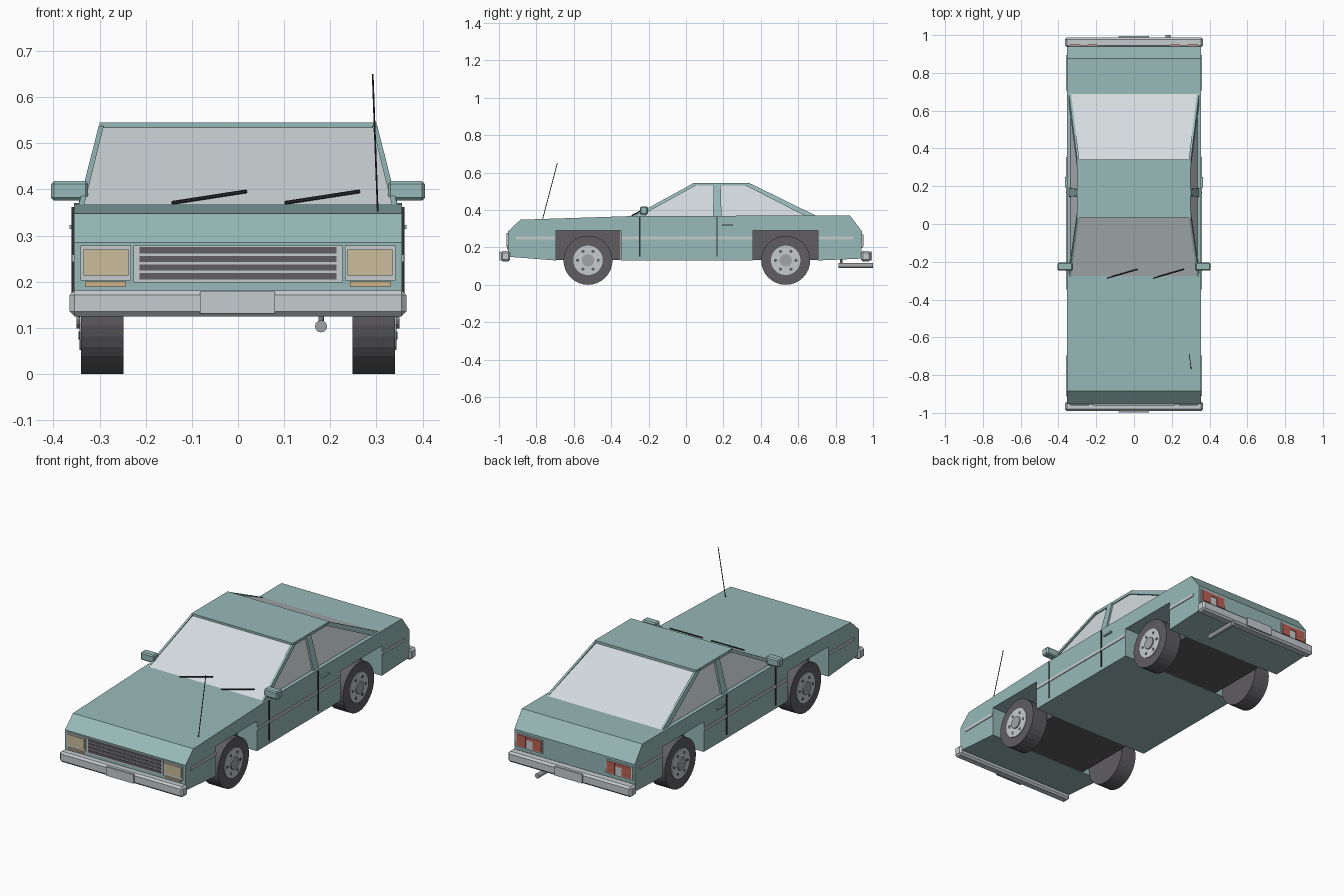
import bpy, bmesh, math
from mathutils import Vector

if "Cube" in bpy.data.objects:
    bpy.data.objects.remove(bpy.data.objects["Cube"])


def mat(name, r, g, b):
    m = bpy.data.materials.new(name)
    m.diffuse_color = (r, g, b, 1)
    m.use_nodes = True
    m.node_tree.nodes["Principled BSDF"].inputs["Base Color"].default_value = m.diffuse_color
    return m


TEAL = mat("teal_paint", .31, .49, .48)
GLASS = mat("pale_glass", .66, .71, .73)
CHROME = mat("light_grey", .56, .60, .62)
DARK = mat("dark_grey", .115, .11, .12)
BLACK = mat("black_trim", .03, .03, .033)
GREY = mat("mid_grey", .36, .37, .38)
TAN = mat("headlight_tan", .60, .51, .34)
AMBER = mat("indicator_amber", .63, .46, .25)
RED = mat("tail_red", .50, .12, .09)


def finish(name, bm, material):
    bmesh.ops.recalc_face_normals(bm, faces=bm.faces)
    me = bpy.data.meshes.new(name)
    bm.to_mesh(me)
    bm.free()
    me.materials.append(material)
    ob = bpy.data.objects.new(name, me)
    bpy.context.collection.objects.link(ob)
    return ob


def loft(name, a, b, material):
    """Solid between two matching point loops."""
    bm = bmesh.new()
    va = [bm.verts.new(p) for p in a]
    vb = [bm.verts.new(p) for p in b]
    bm.faces.new(va)
    bm.faces.new(vb)
    n = len(va)
    for i in range(n):
        bm.faces.new((va[i], va[(i + 1) % n], vb[(i + 1) % n], vb[i]))
    return finish(name, bm, material)


def rect(x0, x1, y0, y1, z):
    return [(x0, y0, z), (x1, y0, z), (x1, y1, z), (x0, y1, z)]


def box(name, x, y, z, material, bevel=0):
    ob = loft(name, rect(*x, *y, z[0]), rect(*x, *y, z[1]), material)
    if bevel:
        mod = ob.modifiers.new("bevel", 'BEVEL')
        mod.width, mod.segments = bevel, 1
    return ob


def rod(name, p, q, r, material, sides=24):
    """Cylinder from p to q."""
    p, q = Vector(p), Vector(q)
    bm = bmesh.new()
    bmesh.ops.create_cone(bm, cap_ends=True, segments=sides, radius1=r, radius2=r,
                          depth=(q - p).length)
    rot = (q - p).to_track_quat('Z', 'Y').to_matrix()
    for v in bm.verts:
        v.co = rot @ v.co + (p + q) / 2
    return finish(name, bm, material)


def sx(s, a, b):
    """Ordered x range mirrored to side s."""
    return tuple(sorted((s * a, s * b)))


# Body: side profile with square wheel arches
profile = [(-.952, .15), (-.952, .285), (-.885, .348), (-.27, .368), (.70, .37), (.877, .37),
           (.941, .285), (.938, .14), (.706, .13), (.706, .29), (.358, .29), (.358, .13),
           (-.348, .13), (-.348, .29), (-.695, .29), (-.695, .13)]
loft("body", [(-.356, y, z) for y, z in profile], [(.356, y, z) for y, z in profile], TEAL)
for n, y0, y1 in (("front", -.694, -.349), ("rear", .359, .705)):
    box(n + "_wheel_well", (-.24, .24), (y0, y1), (.132, .2895), DARK)

# Cabin glass, roof and pillars
loft("cabin_glass", rect(-.336, .336, -.278, .697, .366), rect(-.293, .293, .037, .335, .535), GLASS)
box("roof", (-.30, .30), (.035, .342), (.53, .545), TEAL)
for s in (-1, 1):
    for n, lo, hi in (("front_pillar", (-.287, -.25), (.03, .065)),
                      ("middle_pillar", (.144, .190), (.148, .185)),
                      ("rear_pillar", (.645, .705), (.305, .352))):
        loft(n, rect(*sx(s, .334, .346), *lo, .364), rect(*sx(s, .291, .302), *hi, .538), TEAL)

# Bumpers with plates
box("front_bumper", (-.365, .365), (-.99, -.94), (.125, .181), CHROME, .01)
box("rear_bumper", (-.365, .365), (.935, .988), (.125, .181), CHROME, .01)
box("front_plate", (-.082, .08), (-.998, -.989), (.131, .179), CHROME)
box("rear_plate", (-.082, .08), (.987, .995), (.131, .179), CHROME)

# Grille
box("grille_panel", (-.227, .227), (-.957, -.95), (.198, .278), CHROME)
for i in range(4):
    z = .205 + i * .0187
    box("grille_slat", (-.214, .214), (-.96, -.955), (z, z + .0135), DARK)

for s in (-1, 1):
    # Front lamps
    box("headlight_frame", sx(s, .232, .342), (-.957, -.95), (.202, .278), CHROME)
    box("headlight_lens", sx(s, .237, .335), (-.961, -.955), (.213, .270), TAN)
    box("front_indicator", sx(s, .243, .332), (-.958, -.95), (.190, .200), AMBER)

    # Rear lamps
    box("tail_frame", sx(s, .187, .345), (.938, .945), (.198, .272), CHROME)
    box("tail_red_outer", sx(s, .283, .338), (.943, .949), (.205, .265), RED)
    box("tail_red_inner", sx(s, .194, .243), (.943, .949), (.205, .265), RED)
    box("tail_red_bridge", sx(s, .243, .283), (.943, .948), (.248, .265), RED)

    # Side trim, door seams and handles
    for y0, y1 in ((-.91, -.697), (-.346, .356), (.708, .895)):
        box("side_stripe", sx(s, .355, .360), (y0, y1), (.243, .259), CHROME)
    for y in (-.247, .166):
        box("door_seam", sx(s, .355, .3605), (y - .003, y + .003), (.15, .362), BLACK)
    box("door_handle", sx(s, .355, .365), (.193, .250), (.314, .323), TEAL)

    # Mirrors
    box("mirror", sx(s, .325, .405), (-.247, -.204), (.376, .418), TEAL, .006)
    box("mirror_mount", sx(s, .332, .345), (-.24, -.215), (.36, .385), TEAL)

    # Wheels
    for yc in (-.524, .533):
        zc = .131
        rod("tyre", (s * .248, yc, zc), (s * .340, yc, zc), .131, DARK, 32)
        rod("rim", (s * .335, yc, zc), (s * .344, yc, zc), .079, CHROME, 24)
        rod("hub", (s * .340, yc, zc), (s * .350, yc, zc), .033, GREY, 16)
        for k in range(6):
            a = k * math.pi / 3
            y, z = yc + .055 * math.cos(a), zc + .055 * math.sin(a)
            rod("rim_hole", (s * .343, y, z), (s * .3455, y, z), .009, DARK, 6)

# Wipers, aerial and exhaust
for x in (-.143, .102):
    rod("wiper", (x, -.287, .371), (x + .162, -.240, .396), .004, BLACK, 6)
rod("aerial", (.303, -.767, .350), (.292, -.688, .650), .002, BLACK, 6)
rod("exhaust", (.18, .815, .103), (.18, 1.0, .103), .013, GREY, 16)
rod("exhaust_hanger", (.18, .83, .10), (.18, .83, .14), .006, GREY, 8)
